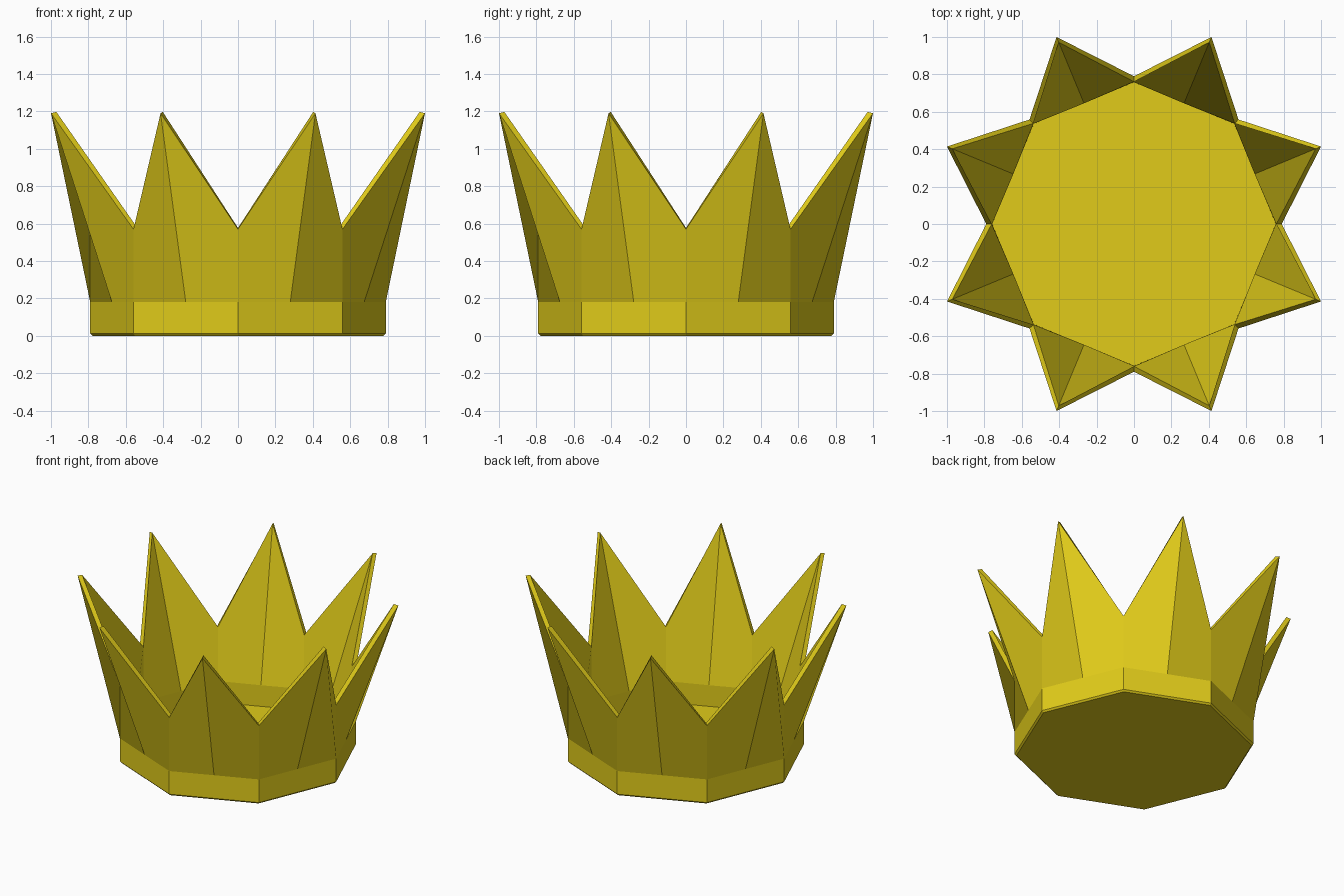
import bpy, bmesh
from math import cos, sin, pi

if "Cube" in bpy.data.objects:
    bpy.data.objects.remove(bpy.data.objects["Cube"])

N = 8            # sides and spikes
R = 0.79         # octagon corner radius
STEP = 2 * pi / N
bm = bmesh.new()


def ring(radius, z, shift=0.0):
    return [bm.verts.new((radius * cos((i + shift) * STEP),
                          radius * sin((i + shift) * STEP), z)) for i in range(N)]


# profile rings: chamfered base, band, valleys and outward-leaning tips
base = ring(R - 0.012, 0.0)
low = ring(R, 0.012)
band = ring(R, 0.18)
mid = ring(R * cos(STEP / 2), 0.18, 0.5)
valley = ring(R, 0.57)
tip = ring(1.082, 1.19, 0.5)

# closed floor
bm.faces.new(base[::-1])
for i in range(N):
    j = (i + 1) % N
    # chamfer and band
    bm.faces.new((base[i], base[j], low[j], low[i]))
    bm.faces.new((low[i], low[j], band[j], mid[i], band[i]))
    # two halves of one spike, creased down the middle
    bm.faces.new((mid[i], tip[i], valley[i], band[i]))
    bm.faces.new((band[j], valley[j], tip[i], mid[i]))

mesh = bpy.data.meshes.new("crown")
bm.to_mesh(mesh)
bm.free()
crown = bpy.data.objects.new("crown", mesh)
bpy.context.collection.objects.link(crown)

# wall thickness, inward
solid = crown.modifiers.new("thickness", 'SOLIDIFY')
solid.thickness = 0.03
solid.offset = -1
solid.use_even_offset = True

# yellow gold
gold = bpy.data.materials.new("gold")
gold.diffuse_color = (0.75, 0.6, 0.01, 1)
gold.use_nodes = True
gold.node_tree.nodes["Principled BSDF"].inputs["Base Color"].default_value = gold.diffuse_color
mesh.materials.append(gold)
